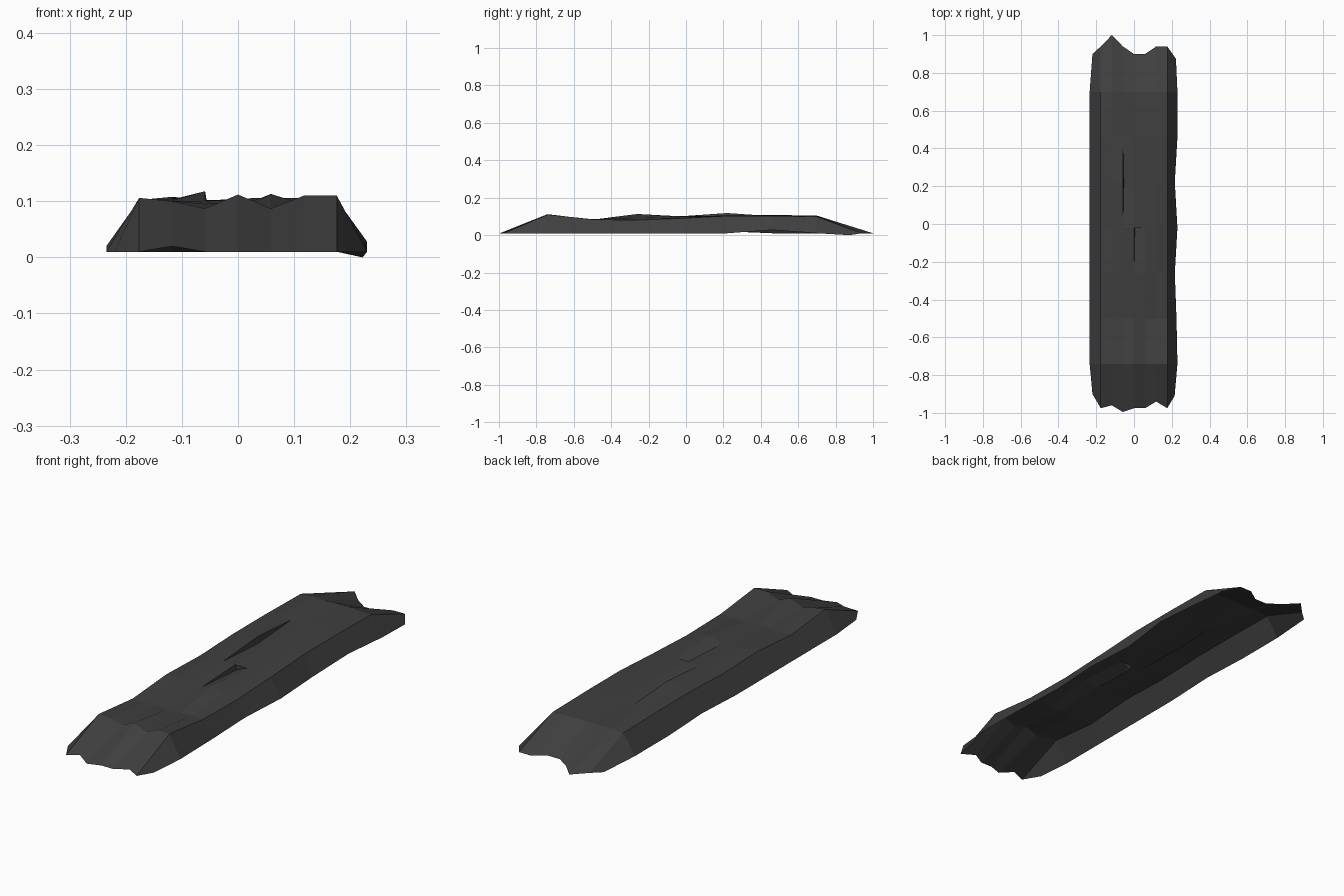
import bpy
import bmesh
import random

cube = bpy.data.objects.get("Cube")
if cube:
    bpy.data.objects.remove(cube, do_unlink=True)

random.seed(4)
COLUMNS = ROWS = LAST = 8
COLUMN_STEP, ROW_STEP = 0.0587, 0.24

# Ragged outlines of the two ends and the wavy long edge
front_end = [-.90, -.975, -.96, -.995, -.975, -.975, -.94, -.975, -.91]
back_end = [.90, .94, 1, .94, .90, .90, .94, .94, .875]
wavy_edge = [.215, .23, .225, .216, .23, .216, .23, .23, .222]

# Crest height of each crosswise row, and the noticeable peaks and dips
row_height = [0, .105, .086, .098, .097, .101, .102, .1, 0]
front_crest = [.106, .1, .087, .112, .087, .11, .11]
peaks = {(3, 5): .118, (5, 3): .113, (4, 3): .09, (7, 3): .08,
         (7, 2): .084, (7, 4): .09, (2, 6): .108}
edge_lifts = {(2, 0): .02, (8, 6): .028, (8, 8): 0, (0, 5): .02}


def sheet_point(col, row):
    """Position of one grid corner of the crumpled sheet."""
    x = (col - COLUMNS / 2) * COLUMN_STEP
    y = (row - ROWS / 2) * ROW_STEP - .02
    if col == LAST:
        x = wavy_edge[row]
    if col == 0 and row in (0, LAST):
        x = -.22
    if row == 0:
        y = front_end[col]
    elif row == LAST:
        y = back_end[col]
    if col in (0, LAST) or row in (0, LAST):
        z = edge_lifts.get((col, row), .01)
    elif row == 1:
        z = front_crest[col - 1]
    else:
        z = peaks.get((col, row), row_height[row] + random.uniform(-.005, .005))
    return x, y, z


bm = bmesh.new()
grid = {(c, r): bm.verts.new(sheet_point(c, r))
        for r in range(ROWS + 1) for c in range(COLUMNS + 1)}


def torn_corner(col, row, drop):
    """Second, lower copy of a grid corner where the sheet has split."""
    x, y, z = grid[col, row].co
    return bm.verts.new((x + .005, y, z - drop))


# Split corners, used only by the faces on the sunken side of each tear
long_tear = torn_corner(3, 5, .028)
short_tear = torn_corner(4, 4, .022)
overrides = {(3, 4, 3, 5): long_tear, (3, 5, 3, 5): long_tear,
             (4, 3, 4, 4): short_tear}

# Crumpled sheet
for row in range(ROWS):
    for col in range(COLUMNS):
        corners = [(col, row), (col + 1, row), (col + 1, row + 1), (col, row + 1)]
        bm.faces.new([overrides.get((col, row, *k), grid[k]) for k in corners])

# Narrow walls closing the tears
for torn, key, ends in ((long_tear, (3, 5), ((3, 4), (3, 6))),
                        (short_tear, (4, 4), ((4, 3), (5, 4)))):
    for end in ends:
        bm.faces.new((grid[key], torn, grid[end]))

mesh = bpy.data.meshes.new("ragged_sheet")
bm.to_mesh(mesh)
bm.free()
sheet = bpy.data.objects.new("ragged_sheet", mesh)
bpy.context.collection.objects.link(sheet)

# Dark grey colour
grey = bpy.data.materials.new("dark_grey")
grey.use_nodes = True
colour = (.05, .05, .05, 1)
grey.diffuse_color = colour
grey.node_tree.nodes["Principled BSDF"].inputs["Base Color"].default_value = colour
mesh.materials.append(grey)
